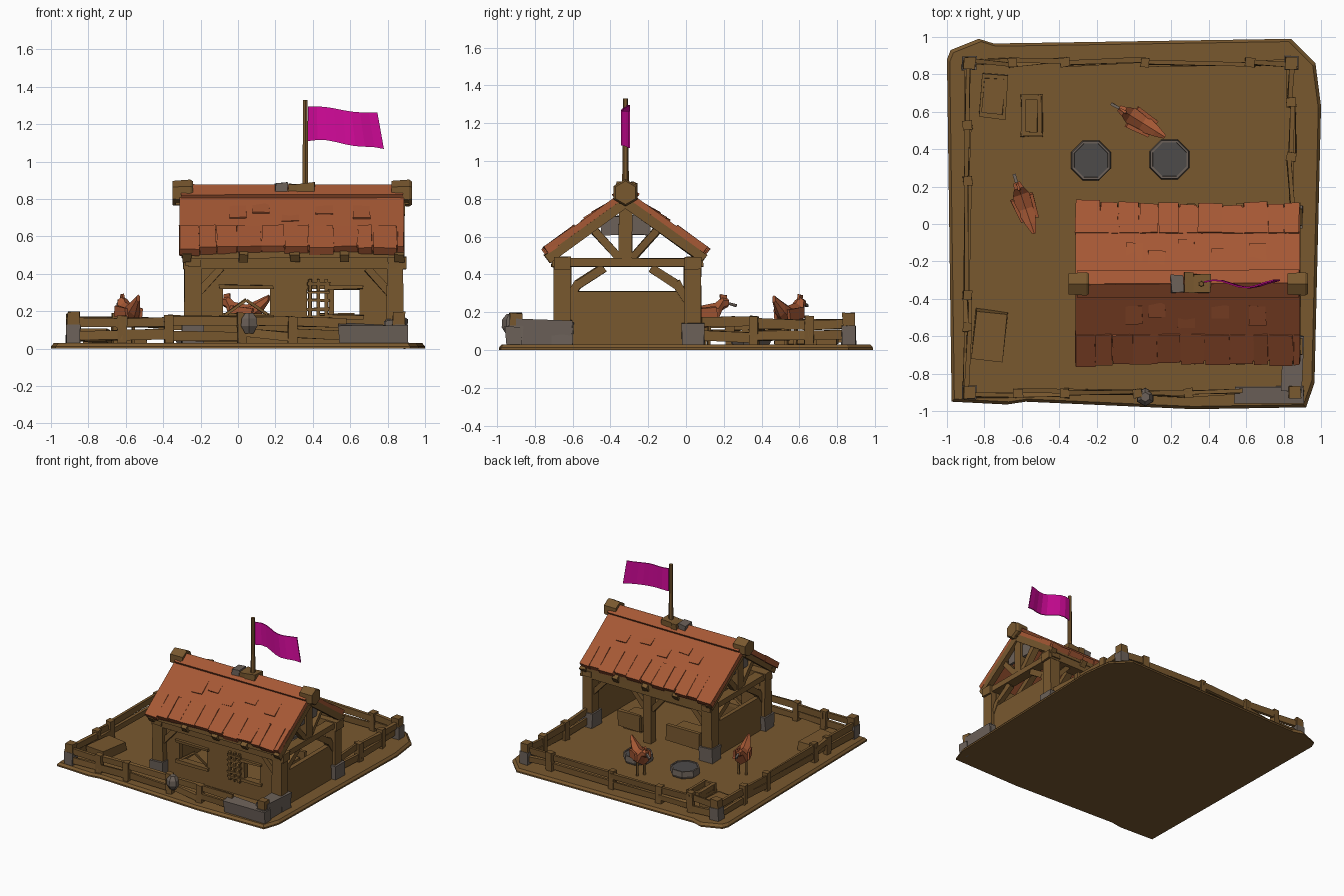
import bpy, bmesh, math, random
from mathutils import Vector, Matrix

if "Cube" in bpy.data.objects:
    bpy.data.objects.remove(bpy.data.objects["Cube"])
random.seed(4)

def mat(name, r, g, b):
    m = bpy.data.materials.new(name)
    m.diffuse_color = (r, g, b, 1)
    m.use_nodes = True
    m.node_tree.nodes["Principled BSDF"].inputs["Base Color"].default_value = m.diffuse_color
    return m

WOOD = mat("brown wood", 0.19, 0.098, 0.028)
ROOF = mat("terracotta", 0.38, 0.098, 0.035)
STONE = mat("grey stone", 0.15, 0.12, 0.10)
DARK = mat("dark water", 0.075, 0.07, 0.068)
PINK = mat("magenta cloth", 0.66, 0.003, 0.33)

def finish(name, bm, m):
    bmesh.ops.recalc_face_normals(bm, faces=bm.faces)
    me = bpy.data.meshes.new(name)
    bm.to_mesh(me)
    bm.free()
    me.materials.append(m)
    ob = bpy.data.objects.new(name, me)
    bpy.context.collection.objects.link(ob)
    return ob

def cube(name, mtx, size, m, jit=0.0):
    """Hewn block: a cube with slightly shifted corners"""
    bm = bmesh.new()
    bmesh.ops.create_cube(bm, size=1)
    for v in bm.verts:
        v.co = Vector([c * s + random.uniform(-jit, jit) for c, s in zip(v.co, size)])
    bm.transform(mtx)
    return finish(name, bm, m)

def box(name, x0, x1, y0, y1, z0, z1, m=WOOD, rot=0, jit=0.004):
    c = Matrix.Translation(((x0 + x1) / 2, (y0 + y1) / 2, (z0 + z1) / 2))
    return cube(name, c @ Matrix.Rotation(math.radians(rot), 4, 'Z'), (x1 - x0, y1 - y0, z1 - z0), m, jit)

def beam(name, p, q, w, t, m=WOOD, jit=0.004):
    p, q = Vector(p), Vector(q)
    d = (q - p).normalized()
    side = d.cross(Vector((0, 0, 1)))
    side = side.normalized() if side.length > 0.01 else Vector((1, 0, 0))
    up = side.cross(d)
    r = Matrix((side, d, up)).transposed().to_4x4()
    return cube(name, Matrix.Translation((p + q) / 2) @ r, (w, (q - p).length, t), m, jit)

def loft(name, rings, m):
    bm = bmesh.new()
    vs = [[bm.verts.new(c) for c in r] for r in rings]
    n = len(vs[0])
    for a, b in zip(vs, vs[1:]):
        for i in range(n):
            bm.faces.new((a[i], a[(i + 1) % n], b[(i + 1) % n], b[i]))
    bm.faces.new(vs[0])
    bm.faces.new(vs[-1])
    return finish(name, bm, m)

def disc(x, y, z, r, n=8):
    return [(x + r * math.cos(math.tau * (i + .5) / n), y + r * math.sin(math.tau * (i + .5) / n), z) for i in range(n)]

# Ground slab
outline = [(-1, .88), (-.98, .93), (-.83, .99), (-.75, .965), (.84, .99), (.97, .86), (1, .63),
           (.965, -.85), (.92, -.98), (.32, -.99), (-.58, -.95), (-.68, -.965), (-.975, -.95)]
loft("ground", [[(x, y, 0) for x, y in outline], [(x, y, .012) for x, y in outline],
                [(x * .985, y * .985, .03) for x, y in outline]], WOOD)

# Fence: posts at the listed stops, two rails between neighbours
def fence(name, fixed, stops, along_x):
    pt = lambda s, z, o=0: (s, fixed + o, z) if along_x else (fixed + o, s, z)
    for a, b in zip(stops, stops[1:]):
        for z in (.075, .14):
            j = lambda: random.uniform(-.014, .014)
            beam(name + "_rail", pt(a, z + j(), j()), pt(b, z + j(), j()), .024, .05)
    for s in stops[1:-1]:
        x, y, _ = pt(s, 0)
        box(name + "_post", x - .024, x + .024, y - .024, y + .024, .02, .18 + random.uniform(-.01, .012), WOOD, random.uniform(-9, 9))
fence("front_fence", -.905, [-.88, -.62, -.37, .02, .29, .58], True)
fence("back_fence", .865, [-.88, -.65, -.37, .06, .62, .84], True)
fence("left_fence", -.89, [-.9, -.55, -.38, .23, .53, .86], False)
fence("right_fence", .84, [.08, .36, .65, .86], False)
for x, y in ((-.88, -.9), (-.88, .86), (.84, .86), (.86, -.9)):
    box("corner_stone", x - .038, x + .038, y - .038, y + .038, .02, .13, STONE)
    box("corner_post", x - .032, x + .032, y - .032, y + .032, .12, .195)

# Low stone wall at the front right corner and a rock in the fence
box("stone_wall_front", .54, .9, -.955, -.87, .01, .13, STONE, 0, .012)
box("stone_wall_side", .79, .9, -.9, -.6, .01, .155, STONE, 0, .012)
loft("fence_rock", [disc(.06, -.925, z, r, 6) for z, r in ((.08, .025), (.12, .05), (.16, .048), (.19, .025))], STONE)

# House frame
XL, XR, YF, YB, YC = -.24, .84, -.655, .035, -.32
for x in (XL, XR):
    for y, s in ((YF, 1), (YB, -1)):
        box("post_base", x - .06, x + .06, y - .06, y + .06, .02, .145, STONE, 0, .006)
        box("corner_column", x - .045, x + .045, y - .045, y + .045, .14, .46)
        # curved braces in two straight pieces
        beam("brace_low", (x, y + s * .03, .26), (x, y + s * .09, .36), .045, .045)
        beam("brace_high", (x, y + s * .08, .345), (x, y + s * .22, .435), .045, .045)
        k = 1 if x == XL else -1
        beam("long_brace", (x + k * .03, y, .3), (x + k * .15, y, .43), .04, .04)
    box("end_beam", x - .04, x + .04, -.71, .09, .44, .485)
    box("end_half_wall", x - .02, x + .02, YF, YB - .03, .02, .31)
    box("king_post", x - .03, x + .03, YC - .035, YC + .035, .46, .82)
    for s in (-1, 1):
        beam("gable_strut", (x, YC + s * .03, .48), (x, YC + s * .2, .67), .05, .04)
        beam("gable_infill", (x, YC + s * .03, .66), (x, YC + s * .13, .66), .02, .1, STONE)
for y in (YF, YB):
    box("long_beam", -.29, .9, y - .045, y + .045, .425, .495)
box("middle_column", .27, .34, YB - .035, YB + .035, .02, .44)
for k in (-1, 1):
    beam("middle_brace", (.305 + k * .03, YB, .3), (.305 + k * .14, YB, .43), .04, .04)

# Front wall built around two window openings
WY0, WY1 = -.645, -.605
box("wall_sill", XL, XR, WY0, WY1, .02, .175, jit=0)
box("wall_head", XL, XR, WY0, WY1, .32, .44, jit=0)
for a, b in ((XL, -.08), (.17, .37), (.65, XR)):
    box("wall_panel", a, b, WY0, WY1, .17, .325, jit=0)
for a, b in ((-.08, .17), (.5, .65)):
    box("window_sill", a - .02, b + .02, -.665, -.6, .155, .178)
    box("window_lintel", a - .02, b + .02, -.665, -.6, .318, .34)
beam("window_bar", (-.07, -.625, .18), (.045, -.625, .26), .018, .018)
beam("window_bar", (.16, -.625, .18), (.045, -.625, .26), .018, .018)
for x in (.385, .43, .475):
    box("lattice_upright", x - .009, x + .009, -.665, -.645, .14, .37)
for i in range(5):
    box("lattice_rung", .37, .49, -.67, -.65, .16 + i * .045, .175 + i * .045)
box("window_mullion", .485, .51, -.65, -.6, .17, .33)

# Stall panels on the open back side
for a, b in ((-.12, .18), (.42, .62)):
    box("stall_panel", a, b, -.03, .0, .06, .19)
    box("stall_trough", a + .02, b - .02, -.2, -.05, .03, .15)

# Roof: one slab per side, ragged eave tiles, a few lifted tiles
RZ, SLOPE = .825, .72
for s in (-1, 1):
    at = lambda x, d, o=0: (x, YC + s * d, RZ - d * SLOPE + o)
    beam("roof_slab", at(.287, 0), at(.287, .4), 1.2, .04, ROOF, 0)
    x = -.315
    while x < .88:
        w = min(random.uniform(.07, .15), .89 - x)
        beam("eave_tile", at(x + w / 2, .26, .003), at(x + w / 2, .425 + random.uniform(-.015, .01), .002), w - .004, .046, ROOF, .004)
        x += w
    for x, d in ((.0, .18), (.12, .14), (.28, .2), (.46, .15), (.66, .18)):
        beam("lifted_tile", at(x, d - .07, .004), at(x, d + .03, .014), .09, .03, ROOF)
    # rafters, purlin and eave board beneath
    for x in (-.275, XL + .27, .305, XR - .27, .865):
        beam("rafter", at(x, 0, -.045), at(x, .415, -.045), .05, .05)
    box("eave_board", -.3, .88, YC + s * .385 - .02, YC + s * .385 + .02, .485, .52)
    beam("ridge_cap", (.29, YC - s * .01, .865), (.29, YC + s * .065, .812), 1.19, .03, ROOF, .004)
box("ridge_beam", -.33, .91, YC - .03, YC + .03, .77, .83)
for x in (-.295, .875):
    loft("ridge_end_block", [[(x + k, YC + r * math.sin(math.tau * i / 6), .832 + r * math.cos(math.tau * i / 6))
                              for i in range(6)] for k, r in ((-.055, .065), (.04, .072), (.055, .062))], WOOD)
for a, b, m in ((.2, .265, STONE), (.32, .41, WOOD)):
    box("ridge_strap", a, b, YC - .05, YC + .05, .8, .885, m, 0, .006)
box("ridge_strap", .27, .32, YC - .045, YC + .06, .8, .88, WOOD, 0, .006)

# Flag and pole
loft("flag_pole", [disc(.36, YC, z, r, 6) for z, r in ((.84, .018), (1.33, .014))], WOOD)
bm = bmesh.new()
cols = []
for i in range(9):
    t = i / 8
    y = YC + .02 * math.sin(t * 7 + .5)
    top = 1.295 - .035 * t + .006 * math.sin(t * 7)
    low = 1.11 - .05 * t * t + .008 * math.sin(t * 8)
    cols.append([bm.verts.new((.375 + t * (.37 + (.035 if z == low else 0)), y + o, z))
                 for o in (-.004, .004) for z in (low, top)])
for a, b in zip(cols, cols[1:]):
    for i, j in ((0, 1), (1, 3), (3, 2), (2, 0)):
        bm.faces.new((a[i], a[j], b[j], b[i]))
for c in (cols[0], cols[-1]):
    bm.faces.new((c[0], c[1], c[3], c[2]))
finish("flag", bm, PINK)

# Water tubs
for x, y in ((-.23, .34), (.19, .345)):
    loft("tub", [disc(x, y, z, r) for z, r in ((.02, .1), (.05, .115), (.09, .11), (.09, .098), (.075, .095))], STONE)
    loft("tub_water", [disc(x, y, z, .098) for z in (.07, .084)], DARK)

# Crates and trough in the yard
box("yard_crate", -.82, -.68, .565, .8, .03, .09, WOOD, -5)
box("crate_lid", -.805, -.695, .59, .775, .09, .1, WOOD, -5)
box("yard_bench", -.86, -.69, -.73, -.47, .03, .1, WOOD, -7, .012)
box("trough_floor", -.6, -.49, .47, .69, .03, .06)
for x in (-.59, -.505):
    box("trough_side", x - .012, x + .012, .47, .69, .03, .1)
for y in (.48, .68):
    box("trough_end", -.605, -.49, y - .012, y + .012, .03, .1)

# Hens: lofted bodies with raised tails, beaks and legs
def hen(x, y, ang):
    place = Matrix.Translation((x, y, 0)) @ Matrix.Rotation(math.radians(ang), 4, 'Z')
    st = [(-.16, .27, .012, .02), (-.1, .22, .035, .045), (-.02, .175, .055, .06), (.06, .19, .052, .06),
          (.095, .245, .032, .035), (.13, .25, .02, .022)]
    parts = [loft("hen_body", [[(u, w * math.sin(math.tau * i / 6), z + h * math.cos(math.tau * i / 6))
                                for i in range(6)] for u, z, w, h in st], ROOF),
             beam("hen_beak", (.125, 0, .25), (.175, 0, .235), .014, .014, STONE, .003),
             beam("hen_comb", (.085, 0, .28), (.12, 0, .275), .012, .03, ROOF, .003)]
    for s in (-1, 1):
        parts.append(beam("hen_leg", (.01, s * .03, .02), (.015, s * .03, .14), .016, .016, WOOD, .002))
        parts.append(beam("hen_wing", (.05, s * .055, .2), (-.08, s * .04, .185), .018, .06, ROOF))
    for o in parts:
        o.data.transform(place)
hen(-.585, .1, 109)
hen(.03, .55, 148)
